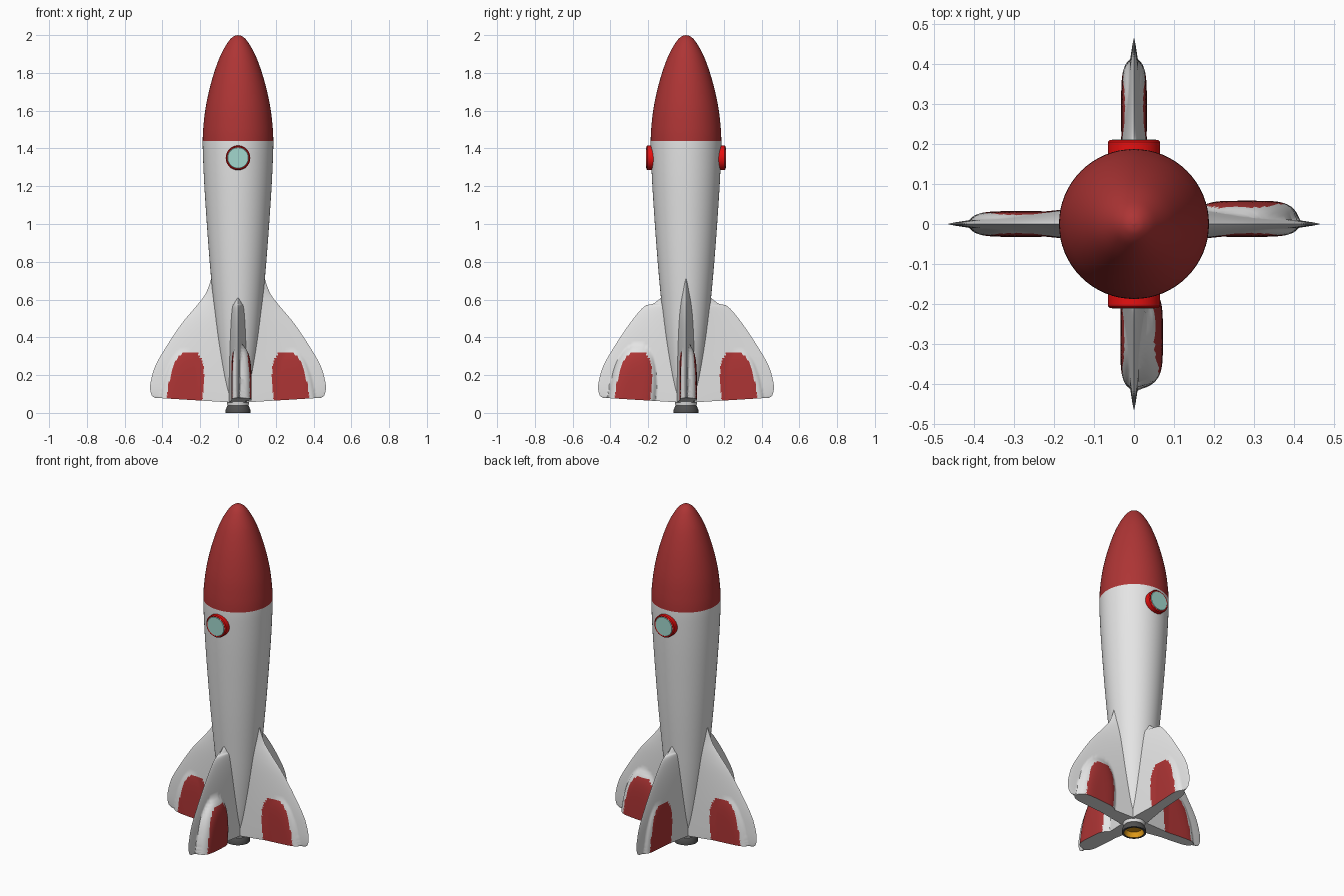
import bpy, bmesh, math
from mathutils import Matrix

if "Cube" in bpy.data.objects:
    bpy.data.objects.remove(bpy.data.objects["Cube"])


def mat(name, r, g, b):
    m = bpy.data.materials.new(name)
    m.diffuse_color = (r, g, b, 1)
    m.use_nodes = True
    m.node_tree.nodes["Principled BSDF"].inputs["Base Color"].default_value = m.diffuse_color
    return m


WHITE = mat("hull_white", 0.78, 0.78, 0.78)
RED = mat("deep_red", 0.42, 0.035, 0.035)
BRIGHT = mat("window_frame_red", 0.8, 0.005, 0.005)
GLASS = mat("pale_teal_glass", 0.36, 0.68, 0.61)
DARK = mat("nozzle_grey", 0.08, 0.08, 0.08)
ORANGE = mat("flame_orange", 0.75, 0.33, 0.01)


def finish(bm, name, mats, angle=35):
    bmesh.ops.remove_doubles(bm, verts=bm.verts, dist=1e-5)
    bmesh.ops.recalc_face_normals(bm, faces=bm.faces)
    me = bpy.data.meshes.new(name)
    bm.to_mesh(me)
    bm.free()
    for m in mats:
        me.materials.append(m)
    me.shade_smooth()
    me.set_sharp_from_angle(angle=math.radians(angle))
    ob = bpy.data.objects.new(name, me)
    bpy.context.collection.objects.link(ob)
    return ob


def lathe(name, prof, mats, rule=None, n=64, angle=35, turn=None):
    bm = bmesh.new()
    vs = [bm.verts.new((r, 0, z)) for r, z in prof]
    es = [bm.edges.new(p) for p in zip(vs, vs[1:])]
    bmesh.ops.spin(bm, geom=vs + es, cent=(0, 0, 0), axis=(0, 0, 1),
                   angle=2 * math.pi, steps=n, use_merge=True)
    bmesh.ops.remove_doubles(bm, verts=bm.verts, dist=1e-5)
    if rule:
        for f in bm.faces:
            f.material_index = rule(f.calc_center_median())
    if turn:
        bm.transform(turn)
    return finish(bm, name, mats, angle)


def smooth(pts, k=5):
    """Catmull-Rom curve through the points."""
    out = []
    for i in range(len(pts) - 1):
        p = [pts[max(0, min(len(pts) - 1, i + d))] for d in (-1, 0, 1, 2)]
        for j in range(k):
            t = j / k
            out.append(tuple(0.5 * (2 * b + (c - a) * t + (2 * a - 5 * b + 4 * c - d) * t * t
                                    + (3 * b - a - 3 * c + d) * t ** 3) for a, b, c, d in zip(*p)))
    return out + [pts[-1]]


# Hull with red nose
hull = smooth([(0.055, 0.035), (0.064, 0.08), (0.085, 0.2), (0.112, 0.4), (0.132, 0.6),
               (0.15, 0.8), (0.165, 1.0), (0.178, 1.2), (0.185, 1.35), (0.187, 1.44),
               (0.183, 1.52), (0.169, 1.63), (0.139, 1.76), (0.098, 1.88), (0.055, 1.96),
               (0.025, 1.992), (0, 2.0)])
lathe("hull", hull, [WHITE, RED], lambda c: int(c.z > 1.44))

# Nozzle with glowing inside
lathe("nozzle", [(0.05, 0.045), (0.058, 0.035), (0.066, 0.015), (0.066, 0), (0.054, 0)], [DARK])
lathe("nozzle_glow", [(0.054, 0), (0.046, 0.03), (0, 0.035)], [ORANGE])

# Windows, front and back
for side, a in (("front", 0), ("back", math.pi)):
    turn = (Matrix.Rotation(a, 4, 'Z') @ Matrix.Translation((0, 0, 1.35))
            @ Matrix.Rotation(math.pi / 2, 4, 'X'))
    lathe(side + "_window_frame", [(0.065, 0.15), (0.065, 0.205), (0.06, 0.21), (0.056, 0.208)],
          [BRIGHT], turn=turn, n=48)
    lathe(side + "_window_glass", [(0.058, 0.206), (0.054, 0.211), (0, 0.211)], [GLASS], turn=turn, n=48)


# Fins: lens-shaped blades with a raised pod and red patch on each side
EDGE = [(0.44, 0.08), (0.456, 0.092), (0.465, 0.125), (0.461, 0.17), (0.437, 0.25),
        (0.38, 0.35), (0.3, 0.47), (0.225, 0.56)]
X_TOP = [(0.178, 0.62), (0.155, 0.67), (0.14, 0.72)]
Y_TOP = [(0.17, 0.58), (0.12, 0.62)]


def arch(r, z, w, h, p):
    h0 = max(0, z - 0.08)
    return (abs(r - 0.283 + 0.12 * h0) / w) ** p + (h0 / h) ** p


def fin(name, deg, top, pod_plus, pod_minus):
    edge = smooth(EDGE + top, 7)
    n = 60
    bm = bmesh.new()
    grids = []
    for sgn, pod in ((1, pod_plus), (-1, pod_minus)):
        g = []
        for R, z in edge:
            row = []
            for i in range(n + 1):
                s = i / n
                r = 0.03 + (R - 0.03) * s
                t = 0.05 * (1 - s) ** 0.8
                q = arch(r, z, 0.13, 0.285, 2.3)
                if q < 1 and s < 1:
                    t = max(t, pod * math.sqrt(1 - q ** 2))
                drop = 0.025 * (1 - s) * max(0, 1 - (z - 0.08) / 0.2)
                row.append(bm.verts.new((r, sgn * t, z - drop)))
            g.append(row)
        for j in range(len(g) - 1):
            for i in range(n):
                f = bm.faces.new((g[j][i], g[j][i + 1], g[j + 1][i + 1], g[j + 1][i]))
                c = f.calc_center_median()
                f.material_index = int(arch(c.x, c.z, 0.094, 0.245, 2.6) < 1)
        grids.append(g)
    a, b = grids
    for i in range(n):
        bm.faces.new((a[0][i], a[0][i + 1], b[0][i + 1], b[0][i]))
    bm.transform(Matrix.Rotation(math.radians(deg), 4, 'Z'))
    finish(bm, name, [WHITE, RED], 45)


fin("right_fin", 0, X_TOP, 0.058, 0.032)
fin("back_fin", 90, Y_TOP, 0.032, 0.032)
fin("left_fin", 180, X_TOP, 0.032, 0.032)
fin("front_fin", 270, Y_TOP, 0.072, 0.034)
